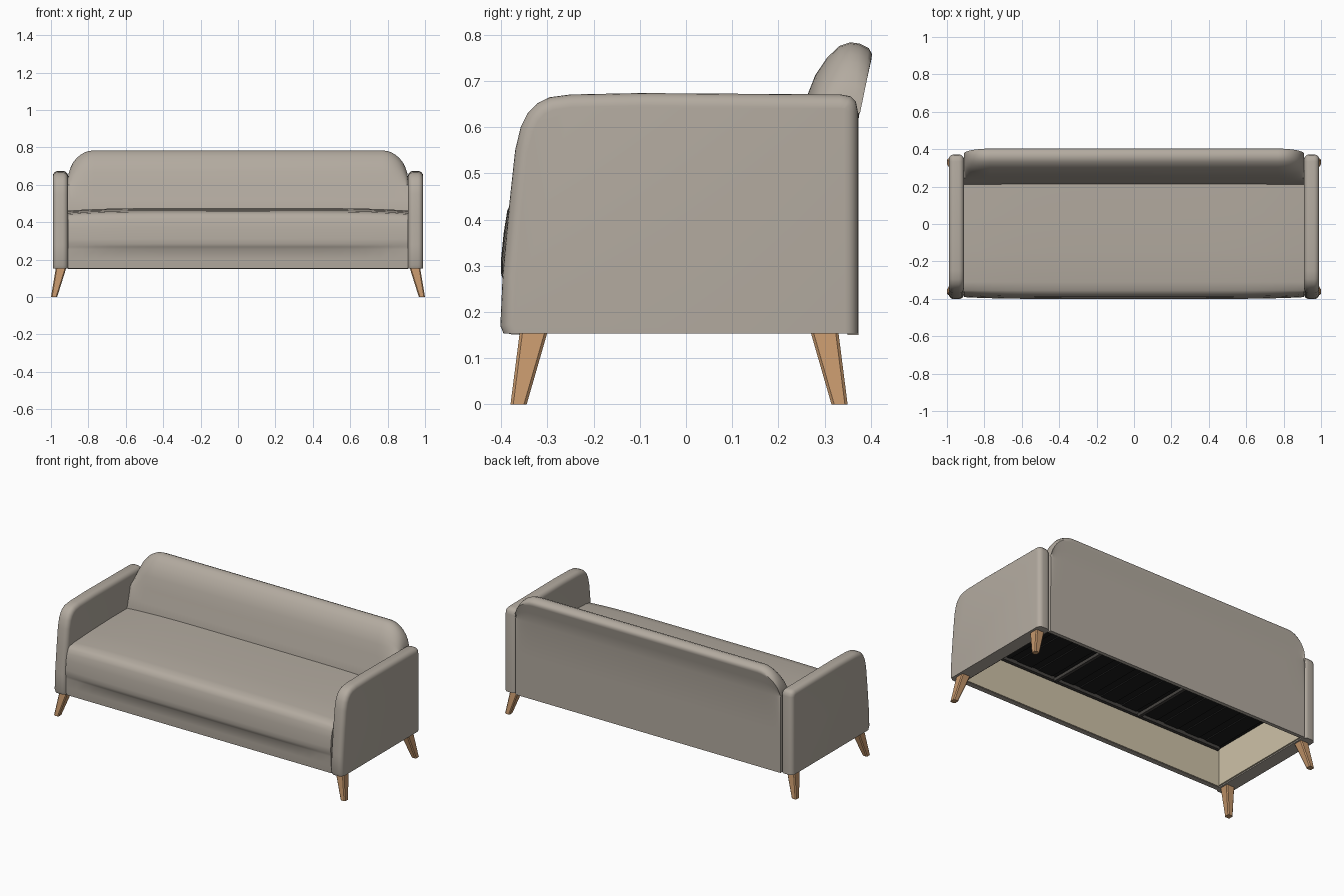
import bpy, bmesh, math

if "Cube" in bpy.data.objects:
    bpy.data.objects.remove(bpy.data.objects["Cube"])


def material(name, rgb):
    m = bpy.data.materials.new(name)
    m.diffuse_color = (*rgb, 1)
    m.use_nodes = True
    m.node_tree.nodes["Principled BSDF"].inputs["Base Color"].default_value = m.diffuse_color
    return m


FABRIC = material("greige fabric", (0.45, 0.405, 0.35))
WOOD = material("light wood", (0.56, 0.31, 0.15))
LINING = material("cream lining", (0.62, 0.54, 0.39))
BLACK = material("black webbing", (0.012, 0.012, 0.012))
METAL = material("dark metal", (0.06, 0.055, 0.05))


def finish(name, bm, mat, angle=40):
    bmesh.ops.recalc_face_normals(bm, faces=bm.faces[:])
    me = bpy.data.meshes.new(name)
    bm.to_mesh(me)
    bm.free()
    me.materials.append(mat)
    ob = bpy.data.objects.new(name, me)
    bpy.context.collection.objects.link(ob)
    bpy.ops.object.select_all(action='DESELECT')
    ob.select_set(True)
    bpy.context.view_layer.objects.active = ob
    bpy.ops.object.shade_smooth_by_angle(angle=math.radians(angle))
    return ob


def loft(name, rings, mat):
    """Skin a list of closed rings and cap both ends."""
    bm = bmesh.new()
    vs = [[bm.verts.new(p) for p in r] for r in rings]
    n = len(vs[0])
    for a, b in zip(vs, vs[1:]):
        for i in range(n):
            j = (i + 1) % n
            bm.faces.new((a[i], a[j], b[j], b[i]))
    bm.faces.new(vs[0])
    bm.faces.new(vs[-1])
    return finish(name, bm, mat)


def box(name, x, y, z, mat):
    rings = [[(x0, y[0], z[0]), (x0, y[1], z[0]), (x0, y[1], z[1]), (x0, y[0], z[1])] for x0 in x]
    return loft(name, rings, mat)


# Seat cushion and front panel: one hollow profile swept along x
seat_profile = [(-0.35, 0.15), (-0.383, 0.152), (-0.386, 0.20), (-0.386, 0.255), (-0.396, 0.268),
                (-0.401, 0.285), (-0.401, 0.31), (-0.395, 0.37), (-0.387, 0.42), (-0.376, 0.442),
                (-0.355, 0.456), (-0.31, 0.463), (-0.15, 0.471), (0.05, 0.476), (0.24, 0.476),
                (0.24, 0.40), (-0.35, 0.40)]
rings = []
for i in range(25):
    x = -0.91 + 1.82 * i / 24
    e = abs(x / 0.91) ** 5
    rings.append([(x, y + (0.01 * e if y < -0.36 and z > 0.26 else 0),
                   z - (0.014 * e if z > 0.41 else 0)) for y, z in seat_profile])
loft("seat", rings, FABRIC)

# Backrest with rounded upper corners
back_profile = [(0.35, 0.15), (0.373, 0.15), (0.373, 0.40), (0.374, 0.62), (0.385, 0.69),
                (0.401, 0.745), (0.403, 0.758), (0.396, 0.771), (0.376, 0.781), (0.356, 0.784),
                (0.332, 0.776), (0.305, 0.75), (0.280, 0.713), (0.263, 0.67), (0.245, 0.60),
                (0.226, 0.52), (0.212, 0.47), (0.212, 0.40), (0.35, 0.40)]
corner = [(0.77 + 0.14 * math.sin(a), math.cos(a)) for a in (math.radians(85 * k / 8) for k in range(9))]
slices = [(-x, c) for x, c in reversed(corner)] + corner
rings = []
for x, c in slices:
    ring = []
    for y, z in back_profile:
        if z > 0.62:
            y += (0.34 - y) * (1 - c) * 0.45
            z = 0.62 + (z - 0.62) * c
        ring.append((x, y, z))
    rings.append(ring)
loft("backrest", rings, FABRIC)

# Padded arms and splayed legs on both sides
arm_outline = [(-0.395, 0.153), (-0.402, 0.17), (-0.397, 0.28), (-0.383, 0.43), (-0.370, 0.55),
               (-0.358, 0.60), (-0.343, 0.63), (-0.322, 0.652), (-0.295, 0.665), (-0.25, 0.671),
               (-0.10, 0.674), (0.335, 0.671), (0.356, 0.667), (0.368, 0.655), (0.372, 0.635),
               (0.372, 0.153)]


def arm(name, s):
    bm = bmesh.new()
    caps = []
    for x in (0.909, 0.990):
        caps.append([bm.verts.new((s * x, y, z)) for y, z in arm_outline])
    n = len(arm_outline)
    for i in range(n):
        j = (i + 1) % n
        bm.faces.new((caps[0][i], caps[0][j], caps[1][j], caps[1][i]))
    for c in caps:
        bm.faces.new(c)
    bmesh.ops.recalc_face_normals(bm, faces=bm.faces[:])
    rim = [e for e in bm.edges if abs(e.verts[0].co.x - e.verts[1].co.x) < 1e-5
           and max(v.co.z for v in e.verts) > 0.16]
    bmesh.ops.bevel(bm, geom=rim, offset=0.028, offset_type='OFFSET', segments=5,
                    profile=0.5, affect='EDGES', clamp_overlap=True)
    return finish(name, bm, FABRIC)


def leg(name, s, top_y, foot_y):
    def ring(x, y, z):
        c = 0.006    # chamfered square section
        return [(s * px, py, z) for px, py in (
            (x[0] + c, y[0]), (x[1] - c, y[0]), (x[1], y[0] + c), (x[1], y[1] - c),
            (x[1] - c, y[1]), (x[0] + c, y[1]), (x[0], y[1] - c), (x[0], y[0] + c))]
    return loft(name, [ring((0.967, 1.0), foot_y, 0), ring((0.918, 0.974), top_y, 0.156)], WOOD)


for side, s in (("left", -1), ("right", 1)):
    arm(side + "_arm", s)
    leg(side + "_front_leg", s, (-0.360, -0.300), (-0.380, -0.345))
    leg(side + "_back_leg", s, (0.270, 0.330), (0.315, 0.350))
    # cream lining on the inner face of each arm
    box(side + "_lining", sorted((s * 0.900, s * 0.909)), (-0.35, 0.35), (0.16, 0.40), LINING)

# Underside: front lining, black webbing deck, rails and cross bars
box("front_lining", (-0.90, 0.90), (-0.352, -0.345), (0.152, 0.40), LINING)
box("webbing_deck", (-0.90, 0.90), (-0.345, 0.35), (0.388, 0.40), BLACK)
box("front_rail", (-0.88, 0.88), (-0.335, -0.315), (0.365, 0.388), METAL)
box("back_rail", (-0.88, 0.88), (0.31, 0.33), (0.365, 0.388), METAL)
for i in range(12):
    x = -0.825 + 0.15 * i
    box("slat", (x - 0.05, x + 0.05), (-0.31, 0.31), (0.380, 0.388), BLACK)
for x in (-0.3, 0.3):
    box("cross_bar", (x - 0.01, x + 0.01), (-0.315, 0.31), (0.355, 0.375), METAL)
